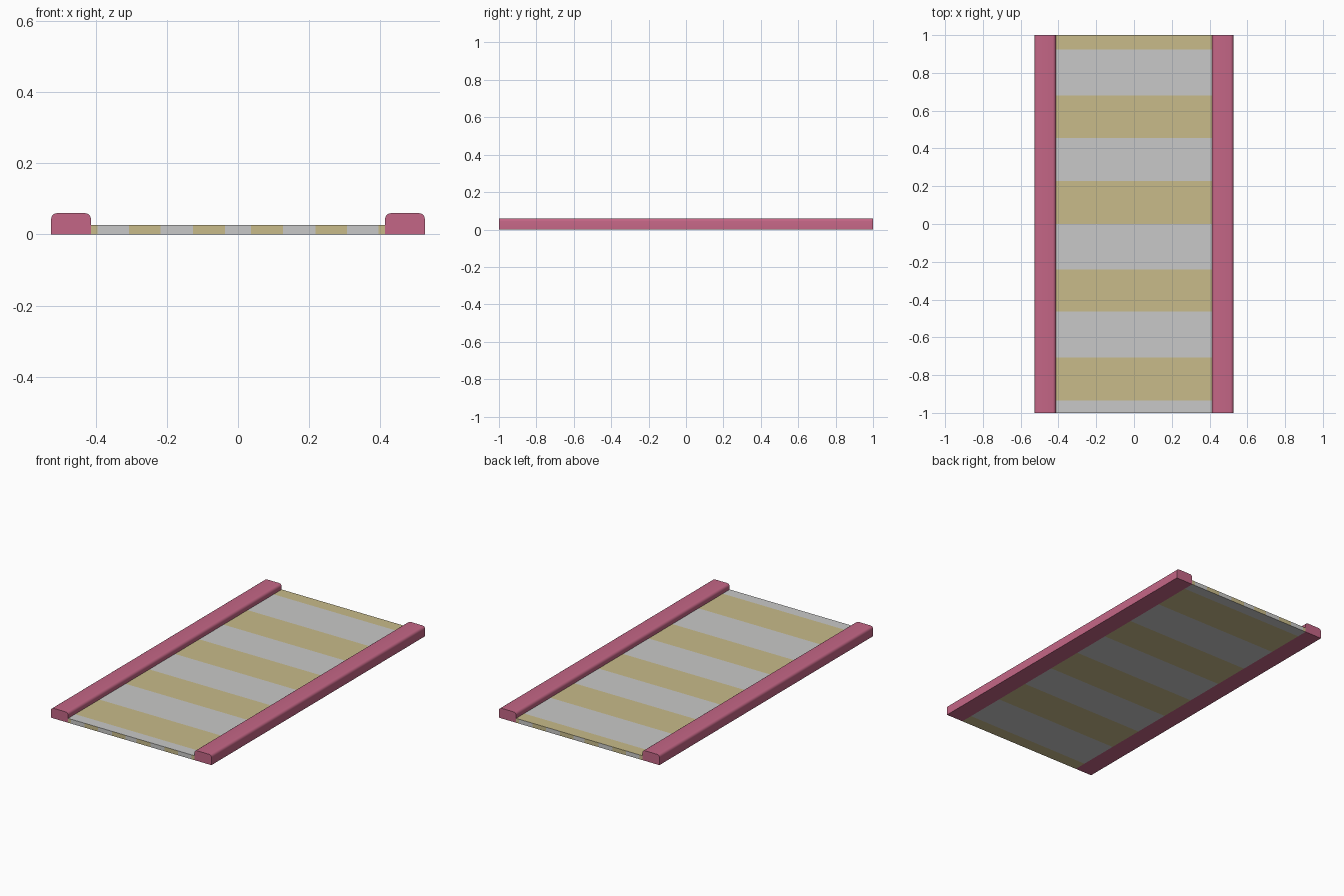
import bpy, bmesh, math
from mathutils import Vector

if "Cube" in bpy.data.objects:
    bpy.data.objects.remove(bpy.data.objects["Cube"])


def material(name, rgb):
    m = bpy.data.materials.new(name)
    m.diffuse_color = (*rgb, 1)
    m.use_nodes = True
    m.node_tree.nodes["Principled BSDF"].inputs["Base Color"].default_value = m.diffuse_color
    return m


pink = material("pink", (0.552, 0.133, 0.238))
grey = material("light grey", (0.584, 0.584, 0.578))
tan = material("tan", (0.578, 0.497, 0.254))

X_IN, X_OUT = 0.414, 0.526   # rail inner and outer sides
RAIL_H, SLAB_H, R = 0.06, 0.026, 0.016


def add_object(name, bm, mats):
    bmesh.ops.recalc_face_normals(bm, faces=bm.faces)
    mesh = bpy.data.meshes.new(name)
    bm.to_mesh(mesh)
    bm.free()
    for m in mats:
        mesh.materials.append(m)
    ob = bpy.data.objects.new(name, mesh)
    bpy.context.collection.objects.link(ob)
    return ob


def rail(name, side):
    # Profile with two rounded top corners, extruded along y
    pts = [(X_IN, 0), (X_OUT, 0)]
    for cx, start in ((X_OUT - R, 0), (X_IN + R, 90)):
        for i in range(5):
            a = math.radians(start + i * 22.5)
            pts.append((cx + R * math.cos(a), RAIL_H - R + R * math.sin(a)))
    bm = bmesh.new()
    face = bm.faces.new([bm.verts.new((side * x, -1, z)) for x, z in pts])
    ext = bmesh.ops.extrude_face_region(bm, geom=[face], use_keep_orig=True)
    moved = [v for v in ext["geom"] if isinstance(v, bmesh.types.BMVert)]
    bmesh.ops.translate(bm, verts=moved, vec=(0, 2, 0))
    ob = add_object(name, bm, [pink])
    bpy.ops.object.select_all(action='DESELECT')
    ob.select_set(True)
    bpy.context.view_layer.objects.active = ob
    bpy.ops.object.shade_smooth_by_angle(angle=math.radians(35))


rail("left_rail", -1)
rail("right_rail", 1)

# Tan stripe ranges: along y on the top, flipped underneath, along x on the ends
top_bands = [(0.925, 1.01), (0.68, 0.455), (0.227, 0.0), (-0.24, -0.463), (-0.708, -0.935)]
under_bands = [(-a, -b) for a, b in top_bands]
end_half = [(0.036, 0.126), (0.218, 0.307), (0.395, 0.42)]
end_bands = end_half + [(-a, -b) for a, b in end_half]

# Striped slab: each visible side is cut and coloured by its own bands
bm = bmesh.new()
bmesh.ops.create_cube(bm, size=1)
for v in bm.verts:
    v.co = Vector((v.co.x * 2 * X_IN, v.co.y * 2, (v.co.z + 0.5) * SLAB_H))
bm.normal_update()
for direction, axis, bands in ((Vector((0, 0, 1)), 1, top_bands),
                               (Vector((0, 0, -1)), 1, under_bands),
                               (Vector((0, -1, 0)), 0, end_bands),
                               (Vector((0, 1, 0)), 0, end_bands)):
    def side_faces():
        bm.normal_update()
        return [f for f in bm.faces if f.normal.dot(direction) > 0.9]

    no = Vector((0, 0, 0))
    no[axis] = 1
    for cut in sorted({c for band in bands for c in band}):
        fs = side_faces()
        geom = fs + list({e for f in fs for e in f.edges}) + list({v for f in fs for v in f.verts})
        bmesh.ops.bisect_plane(bm, geom=geom, plane_co=no * cut, plane_no=no, dist=1e-5)
    for f in side_faces():
        c = f.calc_center_bounds()[axis]
        f.material_index = int(any(min(b) < c < max(b) for b in bands))
add_object("striped_slab", bm, [grey, tan])
